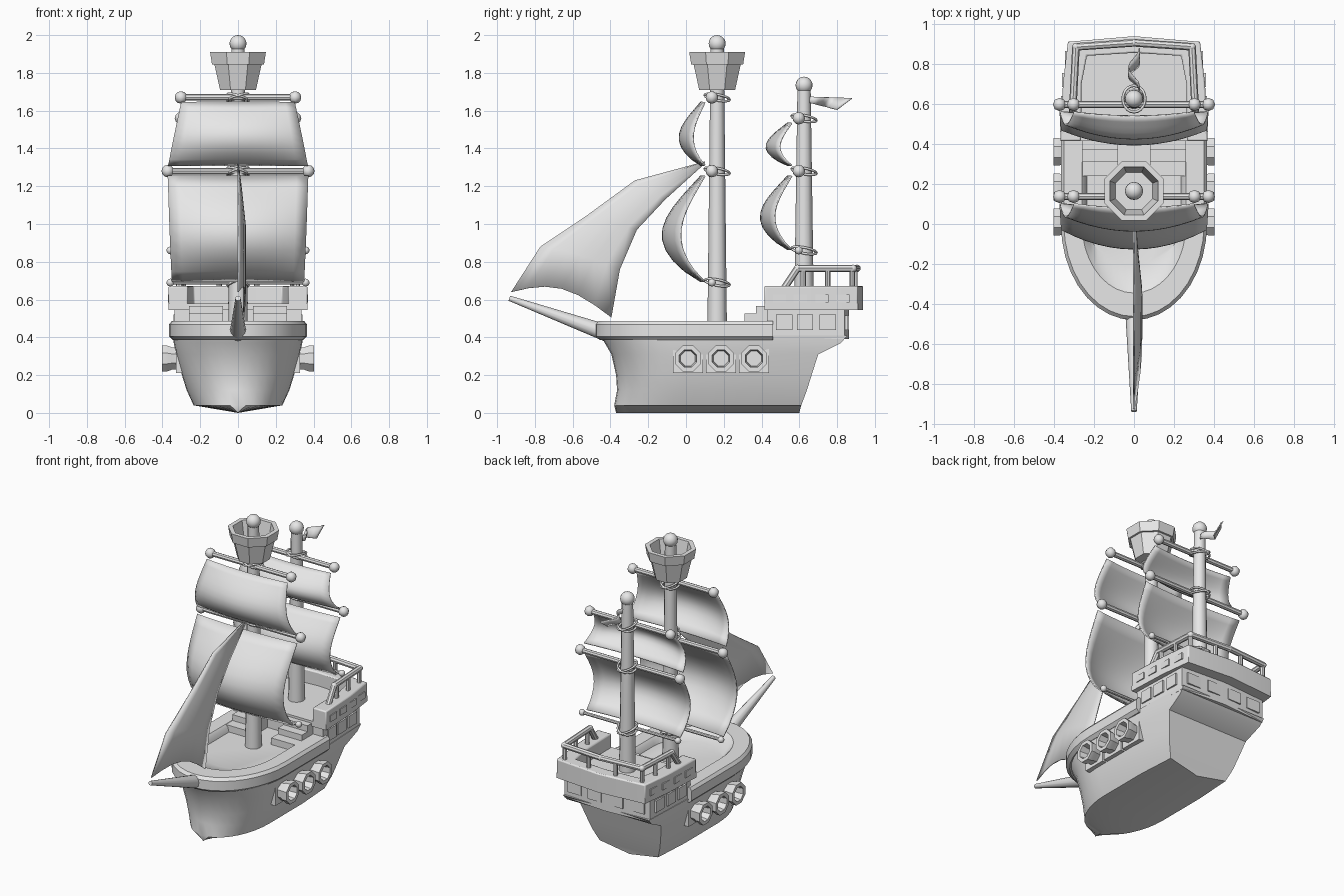
import bpy, bmesh
from math import sin, cos, pi, radians
from mathutils import Vector

cube = bpy.data.objects.get("Cube")
if cube:
    bpy.data.objects.remove(cube, do_unlink=True)

grey = bpy.data.materials.new("plain_grey")
grey.use_nodes = True
grey.diffuse_color = (0.8, 0.8, 0.8, 1)
grey.node_tree.nodes["Principled BSDF"].inputs["Base Color"].default_value = (0.8, 0.8, 0.8, 1)


def finish(name, bm, angle=32):
    """Turn a bmesh into a cleaned, shaded object."""
    bmesh.ops.remove_doubles(bm, verts=bm.verts, dist=0.0005)
    bmesh.ops.recalc_face_normals(bm, faces=bm.faces)
    mesh = bpy.data.meshes.new(name)
    bm.to_mesh(mesh)
    bm.free()
    mesh.materials.append(grey)
    obj = bpy.data.objects.new(name, mesh)
    bpy.context.collection.objects.link(obj)
    bpy.ops.object.select_all(action='DESELECT')
    obj.select_set(True)
    bpy.context.view_layer.objects.active = obj
    bpy.ops.object.shade_smooth_by_angle(angle=radians(angle))
    return obj


def loft(name, rings, closed=True, caps=False, thick=0, angle=32):
    """Skin a list of equal-length point rows."""
    bm = bmesh.new()
    rows = [[bm.verts.new(p) for p in ring] for ring in rings]
    n = len(rows[0])
    for a, b in zip(rows, rows[1:]):
        for i in range(n if closed else n - 1):
            j = (i + 1) % n
            bm.faces.new((a[i], a[j], b[j], b[i]))
    if caps:
        bm.faces.new(rows[0])
        bm.faces.new(rows[-1])
    obj = finish(name, bm, angle)
    if thick:
        mod = obj.modifiers.new("thickness", 'SOLIDIFY')
        mod.thickness = thick
        mod.offset = 0
    return obj


def lathe(name, profile, origin, axis=(0, 0, 1), seg=16, turn=0):
    """Revolve (radius, distance) pairs around an axis."""
    rot = Vector((0, 0, 1)).rotation_difference(Vector(axis))
    rings = [[Vector(origin) + rot @ Vector((r * cos(turn + 2 * pi * i / seg),
                                             r * sin(turn + 2 * pi * i / seg), d))
              for i in range(seg)] for r, d in profile]
    return loft(name, rings)


def rod(name, a, b, ra, rb, seg=12):
    d = Vector(b) - Vector(a)
    return lathe(name, [(0, 0), (ra, 0), (rb, d.length), (0, d.length)], a, d.normalized(), seg)


def ball(name, loc, r, seg=12):
    bm = bmesh.new()
    bmesh.ops.create_uvsphere(bm, u_segments=seg, v_segments=seg // 2 + 2, radius=r)
    bmesh.ops.translate(bm, verts=bm.verts, vec=loc)
    return finish(name, bm, 50)


def box(name, x, y, z):
    """Box from (low, high) pairs."""
    return loft(name, [[(x[0], y[0], h), (x[1], y[0], h), (x[1], y[1], h), (x[0], y[1], h)]
                       for h in z], caps=True)


def prism(name, pts, z0, z1, bevel=0):
    obj = loft(name, [[(x, y, z) for x, y in pts] for z in (z0, z1)], caps=True)
    if bevel:
        mod = obj.modifiers.new("bevel", 'BEVEL')
        mod.width = bevel
        mod.segments = 2
    return obj


def plan(z, w, bow, stern, taper=1.0):
    """Ship outline at one height: straight sides and an elliptical bow."""
    arc = [(w * cos(pi * i / 18), bow * sin(pi * i / 18), z) for i in range(19)]
    return ([(w * taper, stern, z), (w, min(0.35, stern - 0.05), z)] + arc
            + [(-w, min(0.35, stern - 0.05), z), (-w * taper, stern, z)])


# Hull, with a shallow V bottom and a sloped transom
loft("hull", [plan(0, 0, -0.37, 0.6), plan(0.04, 0.235, -0.38, 0.61, 0.93),
              plan(0.12, 0.272, -0.365, 0.64, 0.93), plan(0.2, 0.297, -0.37, 0.665, 0.93),
              plan(0.31, 0.328, -0.395, 0.70, 0.93), plan(0.37, 0.34, -0.43, 0.82, 0.93),
              plan(0.41, 0.345, -0.45, 0.855, 0.93)], caps=True)

# Wide gunwale sloping in to the main deck
loft("gunwale_and_deck", [plan(0.385, 0.345, -0.455, 0.46), plan(0.405, 0.365, -0.48, 0.46),
                          plan(0.468, 0.365, -0.48, 0.46), plan(0.487, 0.35, -0.462, 0.46),
                          plan(0.487, 0.26, -0.345, 0.46), plan(0.472, 0.245, -0.325, 0.46),
                          plan(0.44, 0.235, -0.2, 0.46)], caps=True)

# Stern cabin, poop deck and U-shaped bulwark
prism("stern_cabin", [(0.335, 0.43), (0.32, 0.84), (0, 0.862), (-0.32, 0.84), (-0.335, 0.43)],
      0.39, 0.56)
outer = [(0.368, 0.415), (0.355, 0.7), (0.33, 0.91), (0, 0.938)]
inner = [(0.265, 0.415), (0.262, 0.7), (0.235, 0.84), (0, 0.855)]


def both(half):
    return half + [(-x, y) for x, y in reversed(half[:-1])]


prism("poop_deck", both(outer), 0.545, 0.58)
prism("stern_bulwark", both(outer) + both(inner)[::-1], 0.545, 0.672, 0.008)

# Stern railing
path = [(0.31, 0.52, 0.66), (0.305, 0.59, 0.765), (0.29, 0.885, 0.765), (0, 0.905, 0.765)]
path = [Vector(p) for p in path]
path += [Vector((-p.x, p.y, p.z)) for p in reversed(path[:-1])]
for a, b in zip(path, path[1:]):
    rod("stern_rail", a, b, 0.019, 0.019, 8)
for p in path[1:-1]:
    ball("stern_rail_joint", p, 0.02, 8)
posts = [(s * x, y) for s in (-1, 1) for x, y in ((0.302, 0.62), (0.297, 0.75), (0.288, 0.88), (0.1, 0.895))]
for x, y in posts:
    rod("rail_post", (x, y, 0.66), (x, y, 0.765), 0.014, 0.014, 8)

for s in (-1, 1):
    # Gun ports with flared octagonal cannons
    for y in (0.01, 0.185, 0.36):
        box("gun_port", sorted((s * 0.24, s * 0.328)), (y - 0.08, y + 0.08), (0.21, 0.37))
        lathe("cannon", [(0.062, 0.27), (0.064, 0.35), (0.074, 0.375), (0.074, 0.402),
                         (0.05, 0.402), (0.042, 0.345), (0, 0.345)],
              (0, y, 0.288), (s, 0, 0), 8, pi / 8)
    # Windows on cabin sides, bulwark sides and stern
    for y in (0.52, 0.63, 0.75):
        x = 0.335 - 0.0366 * (y - 0.43)
        box("cabin_window", sorted((s * 0.3, s * (x + 0.01))), (y - 0.043, y + 0.043), (0.44, 0.52))
    for y in (0.495, 0.605, 0.72, 0.83):
        x = 0.366 - 0.046 * (y - 0.415) - max(0, y - 0.7) * 0.075
        box("bulwark_window", sorted((s * 0.32, s * (x + 0.008))), (y - 0.035, y + 0.035), (0.585, 0.628))
    for x in (0.08, 0.235):
        box("stern_window", (s * x - 0.05, s * x + 0.05), (0.82, 0.869 - x * 0.06), (0.44, 0.515))
    # Stairs to the poop deck
    for y, z in ((0.24, 0.485), (0.31, 0.525), (0.37, 0.565)):
        box("stair_step", sorted((s * 0.08, s * 0.26)), (y, 0.45), (0.42, z))

# Bowsprit
rod("bowsprit", (0, -0.4, 0.415), (0, -0.935, 0.607), 0.046, 0.014)


def sail(name, top, bottom, depth, edge):
    """Billowing sail between (y, z, half width) ends."""
    rows = []
    for j in range(11):
        v = j / 10
        y, z, w = (a + (b - a) * v for a, b in zip(top, bottom))
        belly = depth * sin(pi * v ** 1.2) ** 0.85
        rows.append([(w * u / 6, y - belly * (1 - edge * (u / 6) ** 2) - 0.02 * (1 - (u / 6) ** 2), z)
                     for u in range(-6, 7)])
    loft(name, rows, closed=False, thick=0.008, angle=60)


def yard(mast_y, z, half, r, knob):
    y = mast_y - 0.028
    rod("yard", (-half, y, z), (half, y, z), r, r, 8)
    for s in (-1, 1):
        ball("yard_knob", (s * half, y, z), knob, 8)
        # Crossed rope lashings around mast and yard
        rows = []
        for i in range(20):
            a = 2 * pi * i / 20
            c = Vector((0.056 * cos(a), mast_y + 0.066 * sin(a), z + s * 0.016 * cos(a) - 0.012 * sin(a)))
            out = Vector((cos(a), sin(a), 0))
            rows.append([c + out * 0.007 * cos(k * pi / 3) + Vector((0, 0, 0.007 * sin(k * pi / 3)))
                         for k in range(6)])
        loft("mast_lashing", rows + rows[:1], angle=70)


# Masts with yards and square sails: y, base, top, ball height, upper yard, lower yard
for label, y, base, top, ball_z, high, low, d_top, d_low in (
        ("fore", 0.165, 0.42, 1.93, 1.955, 1.67, 0.69, 0.115, 0.205),
        ("aft", 0.625, 0.56, 1.72, 1.735, 1.56, 0.86, 0.115, 0.145)):
    rod(label + "_mast", (0, y, base), (0, y, top), 0.052, 0.035)
    ball(label + "_mast_ball", (0, y, ball_z), 0.045, 16)
    yard(y, high, 0.302, 0.017, 0.033)
    yard(y, 1.28, 0.372, 0.017, 0.033)
    yard(y, low, 0.358, 0.011, 0.021)
    front = y - 0.065
    sail(label + "_upper_sail", (front, high - 0.025, 0.3), (front, 1.31, 0.37), d_top, 0.45)
    sail(label + "_lower_sail", (front, 1.255, 0.372), (front, low + 0.005, 0.35), d_low, 0.37)

# Crow's nest
lathe("lookout_basket", [(0, 1.71), (0.103, 1.71), (0.135, 1.845), (0.149, 1.845), (0.16, 1.91),
                         (0.13, 1.91), (0.1, 1.76), (0, 1.76)], (0, 0.165, 0), seg=8, turn=pi / 8)

# Jib, skinned between its leading and trailing edges
lead = [(0.1, 1.33), (-0.27, 1.23), (-0.53, 1.04), (-0.77, 0.88), (-0.925, 0.64)]
trail = [(0.1, 1.32), (-0.11, 1.13), (-0.26, 0.97), (-0.35, 0.76), (-0.395, 0.505)]
rows = []
for k, (a, b) in enumerate(zip(lead, trail)):
    f = k / 4
    rows.append([((0.03 * t + 0.02 * sin(pi * t)) * min(1, 2 * f), a[0] + (b[0] - a[0]) * t,
                  a[1] + (b[1] - a[1]) * t + 0.085 * sin(pi * t) * f ** 6)
                 for t in (i / 6 for i in range(7))])
loft("jib_sail", rows, closed=False, thick=0.008, angle=60)

# Waving pennant
rows = [[(0.028 * sin(8 * t), 0.64 + (0.24 - 0.08 * s) * t, 1.675 - 0.01 * t - s * (0.03 + 0.03 * t))
         for s in (0, 0.5, 1)] for t in (i / 10 for i in range(11))]
loft("pennant", rows, closed=False, thick=0.006, angle=60)
